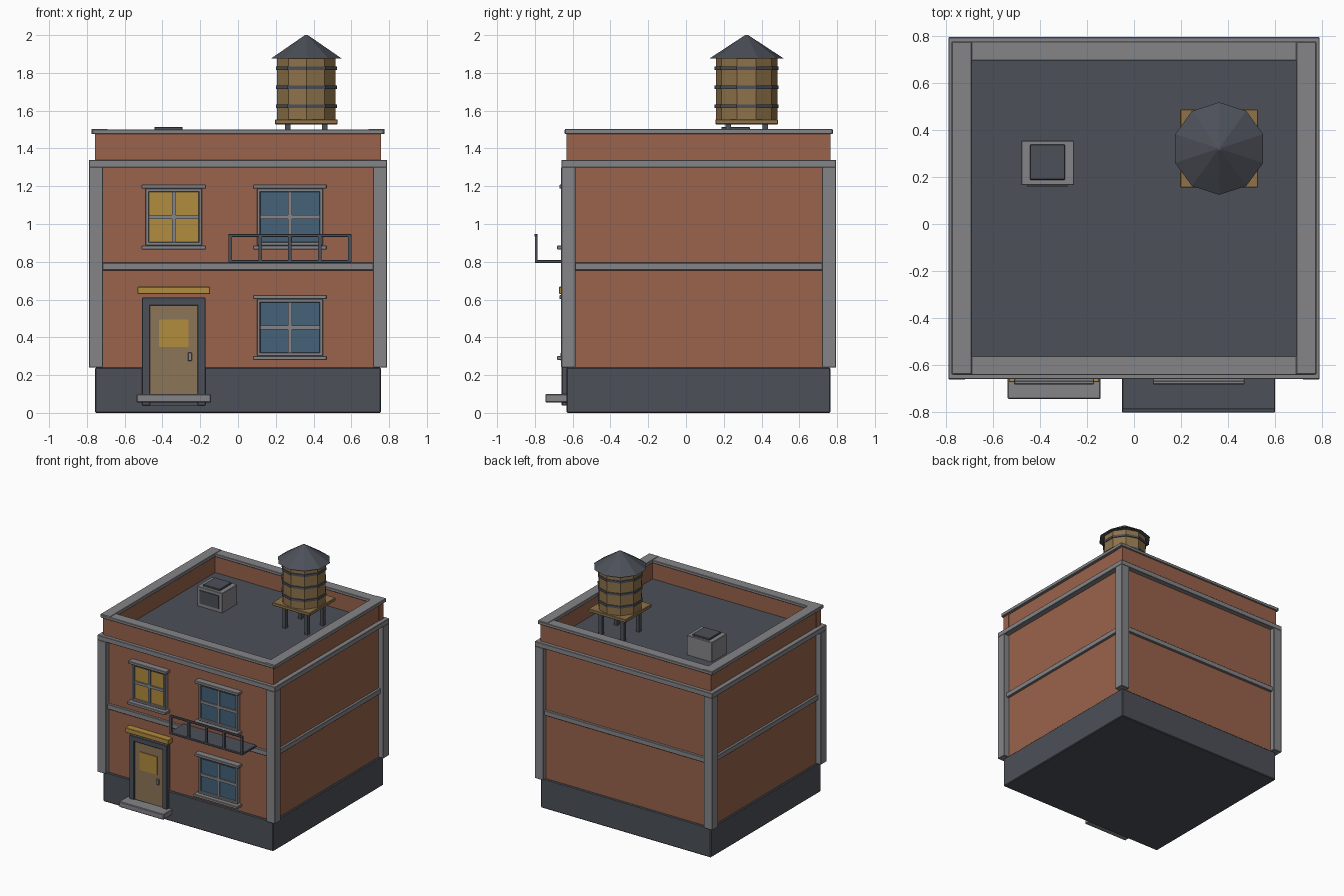
import bpy
import math

cube = bpy.data.objects.get("Cube")
if cube:
    bpy.data.objects.remove(cube, do_unlink=True)


def material(name, rgb):
    m = bpy.data.materials.new(name)
    m.use_nodes = True
    m.diffuse_color = (*rgb, 1)
    m.node_tree.nodes["Principled BSDF"].inputs["Base Color"].default_value = (*rgb, 1)
    return m


BRICK = material("brick", (0.32, 0.125, 0.071))
STONE = material("grey_stone", (0.235, 0.235, 0.25))
SLATE = material("dark_slate", (0.072, 0.08, 0.098))
WOOD = material("tank_wood", (0.27, 0.17, 0.068))
DOOR = material("door_wood", (0.26, 0.18, 0.095))
GOLD = material("warm_yellow", (0.44, 0.265, 0.048))
GLASS = material("blue_glass", (0.058, 0.122, 0.191))


def finish(name, mat, bevel):
    ob = bpy.context.object
    ob.name = name
    ob.data.materials.append(mat)
    if bevel:
        mod = ob.modifiers.new("bevel", "BEVEL")
        mod.width = bevel
        mod.segments = 1
        mod.limit_method = "ANGLE"
    return ob


def box(name, mat, xs, ys, zs, bevel=0.003):
    """Box spanning the given (low, high) ranges."""
    spans = (xs, ys, zs)
    bpy.ops.mesh.primitive_cube_add(size=1, location=[(a + b) / 2 for a, b in spans])
    ob = bpy.context.object
    size = [b - a for a, b in spans]
    for v in ob.data.vertices:
        v.co = [c * s for c, s in zip(v.co, size)]
    return finish(name, mat, bevel)


def drum(name, mat, r1, r2, z1, z2, center):
    """Ten-sided frustum with a corner facing the front."""
    bpy.ops.mesh.primitive_cone_add(vertices=10, radius1=r1, radius2=r2, depth=z2 - z1,
                                    location=(*center, (z1 + z2) / 2))
    return finish(name, mat, 0)


def around(c, half):
    return (c - half, c + half)


# Main body
MID = 0.067
box("base", SLATE, (-0.757, 0.757), (-0.633, 0.765), (0, 0.24), 0.006)
box("brick_walls", BRICK, (-0.745, 0.745), (-0.62, 0.755), (0.24, 1.31), 0)
box("floor_band", STONE, (-0.765, 0.765), (-0.64, 0.775), (0.755, 0.795))
box("cornice", STONE, (-0.79, 0.79), (-0.66, 0.795), (1.30, 1.34))
box("roof_deck", SLATE, (-0.71, 0.71), (-0.58, 0.715), (1.335, 1.343), 0)
for sx in (-1, 1):
    for sy in (-1, 1):
        box("corner_pillar", STONE, around(sx * 0.7525, 0.0375),
            around(MID + sy * 0.69, 0.0375), (0.24, 1.302))

# Parapet with stone coping
for s in (-1, 1):
    box("parapet_end", BRICK, (-0.757, 0.757), around(MID + s * 0.67, 0.029), (1.34, 1.478), 0)
    box("parapet_side", BRICK, around(s * 0.726, 0.027), (-0.575, 0.71), (1.34, 1.478), 0)
    box("coping_end", STONE, (-0.77, 0.77), around(MID + s * 0.669, 0.041), (1.476, 1.5))
    box("coping_side", STONE, around(s * 0.733, 0.043), (-0.64, 0.776), (1.476, 1.504))


# Windows
def window(x, z, half_w, pane):
    half_h, rim, front = 0.15, 0.018, -0.65
    box("window_pane", pane, around(x, half_w - 0.01), (-0.634, -0.615), around(z, half_h - 0.01), 0)
    for s in (-1, 1):
        box("window_jamb", STONE, around(x + s * (half_w - rim / 2), rim / 2),
            (front, -0.615), around(z, half_h))
        box("window_rail", STONE, around(x, half_w),
            (front, -0.615), around(z + s * (half_h - rim / 2), rim / 2))
    box("window_mullion", STONE, around(x, 0.01), (-0.645, -0.615), around(z, half_h), 0)
    box("window_crossbar", STONE, around(x, half_w), (-0.644, -0.615), around(z, 0.011), 0)
    box("window_lintel", STONE, around(x, half_w + 0.02), (-0.67, -0.615), (z + half_h, z + half_h + 0.022))
    box("window_sill", STONE, around(x, half_w + 0.02), (-0.682, -0.615), (z - half_h - 0.022, z - half_h))


window(-0.34, 1.037, 0.15, GOLD)
window(0.275, 1.037, 0.175, GLASS)
window(0.275, 0.452, 0.175, GLASS)

# Front door
DX = -0.34
for s in (-1, 1):
    box("door_jamb", SLATE, around(DX + s * 0.147, 0.021), (-0.658, -0.615), (0.04, 0.61))
box("door_head", SLATE, around(DX, 0.168), (-0.658, -0.615), (0.568, 0.61))
box("door_foot", SLATE, around(DX, 0.16), (-0.655, -0.615), (0.04, 0.1), 0)
box("door_panel", DOOR, around(DX, 0.127), (-0.646, -0.615), (0.09, 0.57), 0)
box("door_window", GOLD, around(DX, 0.078), (-0.652, -0.645), (0.35, 0.495), 0)
box("door_handle", STONE, around(-0.255, 0.011), (-0.664, -0.645), (0.275, 0.32))
box("door_step", STONE, around(DX, 0.198), (-0.745, -0.62), (0.055, 0.1), 0.005)
box("door_awning", GOLD, around(DX, 0.193), (-0.673, -0.615), (0.63, 0.668))

# Balcony
box("balcony_floor", SLATE, (-0.05, 0.6), (-0.8, -0.62), (0.793, 0.81))
box("balcony_handrail", SLATE, (-0.05, 0.6), (-0.802, -0.785), (0.932, 0.948))
for i in range(5):
    box("balcony_post", SLATE, around(-0.041 + i * 0.158, 0.009), (-0.8, -0.785), (0.805, 0.935), 0)

# Rooftop vent unit
box("vent_box", STONE, (-0.48, -0.255), (0.165, 0.355), (1.34, 1.5))
box("vent_lid", SLATE, (-0.443, -0.293), (0.188, 0.338), (1.498, 1.514))
box("vent_grille", SLATE, (-0.453, -0.283), (0.157, 0.168), (1.37, 1.475), 0)

# Water tower
TX, TY = 0.362, 0.321
for sx in (-1, 1):
    for sy in (-1, 1):
        box("tower_leg", SLATE, around(TX + sx * 0.098, 0.014), around(TY + sy * 0.098, 0.014), (1.34, 1.532), 0)
box("tower_platform", WOOD, around(TX, 0.166), around(TY, 0.166), (1.528, 1.553))
drum("tower_tank", WOOD, 0.163, 0.163, 1.55, 1.885, (TX, TY))
for z in (1.623, 1.724, 1.825):
    drum("tower_hoop", SLATE, 0.17, 0.17, z - 0.009, z + 0.009, (TX, TY))
drum("tower_roof", SLATE, 0.197, 0.008, 1.876, 2.0, (TX, TY))
